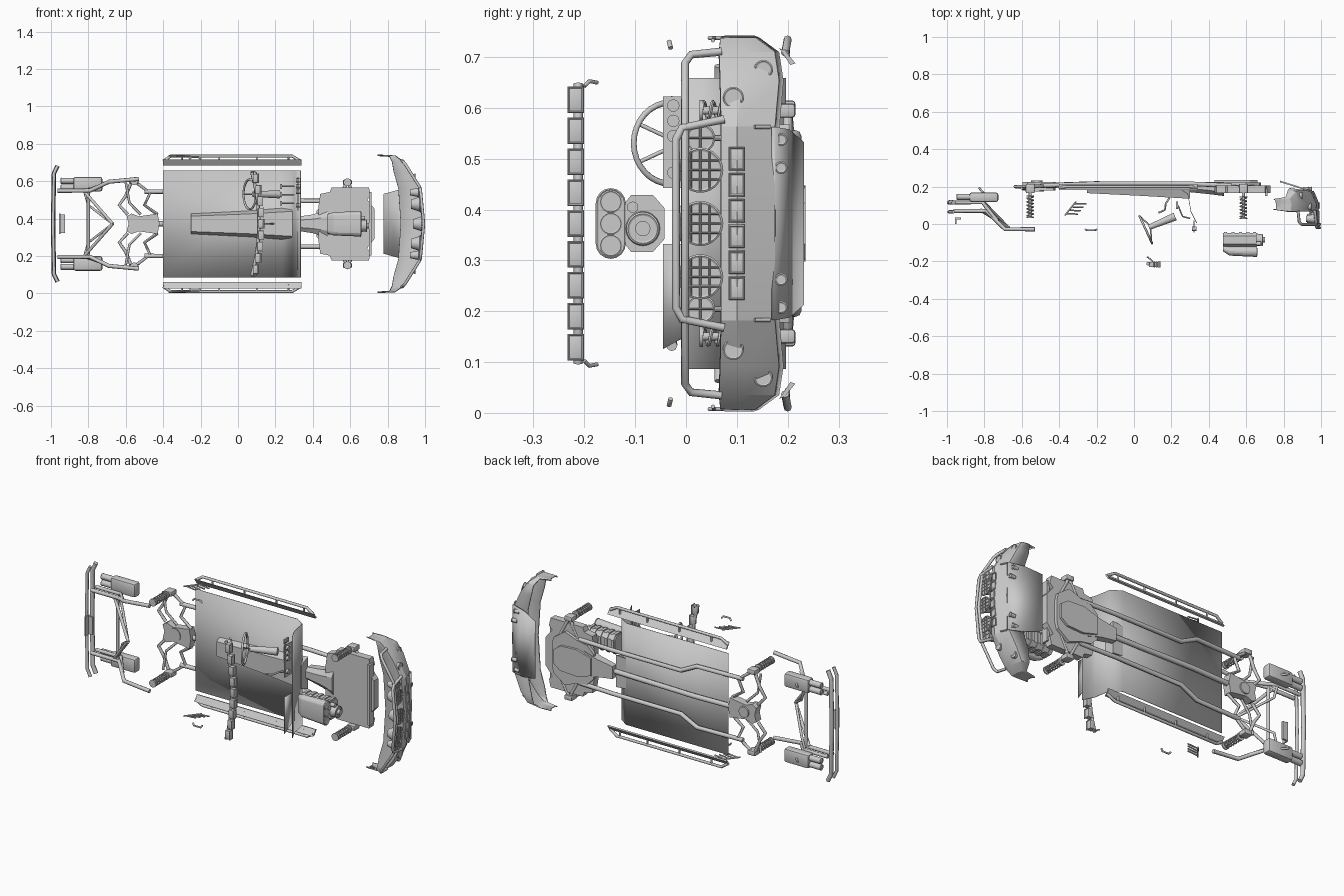
import bpy, bmesh, math
from mathutils import Vector

if "Cube" in bpy.data.objects:
    bpy.data.objects.remove(bpy.data.objects["Cube"])

ZC = 0.3725            # vehicle centre line; the chassis lies on its side, its "up" is -y


def P(x, y, w):
    return Vector((x, y, ZC + w))


def finish(name, bm, angle=35):
    bmesh.ops.recalc_face_normals(bm, faces=bm.faces)
    me = bpy.data.meshes.new(name)
    bm.to_mesh(me)
    bm.free()
    ob = bpy.data.objects.new(name, me)
    bpy.context.collection.objects.link(ob)
    bpy.context.view_layer.objects.active = ob
    bpy.ops.object.select_all(action='DESELECT')
    ob.select_set(True)
    bpy.ops.object.shade_smooth_by_angle(angle=math.radians(angle))
    return ob


def box(name, x, y, w, bevel=0):
    """Box from (min, max) ranges."""
    bm = bmesh.new()
    bmesh.ops.create_cube(bm, size=1)
    for v in bm.verts:
        v.co = P(*[(r[0] + r[1]) / 2 + c * (r[1] - r[0]) for r, c in zip((x, y, w), v.co)])
    if bevel:
        bmesh.ops.bevel(bm, geom=bm.edges[:], offset=bevel, segments=2, affect='EDGES', profile=0.5)
    return finish(name, bm)


def cyl(name, a, b, r, r2=None, n=20):
    a, b = P(*a), P(*b)
    bm = bmesh.new()
    bmesh.ops.create_cone(bm, cap_ends=True, segments=n, radius1=r, radius2=r if r2 is None else r2,
                          depth=(b - a).length)
    q = (b - a).to_track_quat('Z', 'Y')
    for v in bm.verts:
        v.co = (a + b) / 2 + q @ v.co
    return finish(name, bm)


def tube(name, pts, r, cyclic=False, res=2):
    cu = bpy.data.curves.new(name, 'CURVE')
    cu.dimensions, cu.bevel_depth, cu.bevel_resolution, cu.use_fill_caps = '3D', r, res, True
    sp = cu.splines.new('POLY')
    sp.points.add(len(pts) - 1)
    for p, c in zip(sp.points, pts):
        p.co = (*P(*c), 1)
    sp.use_cyclic_u = cyclic
    tmp = bpy.data.objects.new(name + "_path", cu)
    bm = bmesh.new()
    bm.from_mesh(tmp.to_mesh())
    bpy.data.objects.remove(tmp)
    return finish(name, bm, 50)


def ring(name, x, y, w, radius, r, n=24):
    """Ring facing along x."""
    return tube(name, [(x, y + radius * math.cos(t), w + radius * math.sin(t))
                       for t in (2 * math.pi * i / n for i in range(n))], r, True, 1)


def loft(name, rows, closed=False, thick=0):
    """Skin rows of points; closed rows get capped ends."""
    bm = bmesh.new()
    vs = [[bm.verts.new(P(*p)) for p in row] for row in rows]
    n = len(vs[0])
    for a, b in zip(vs, vs[1:]):
        for i in range(n if closed else n - 1):
            j = (i + 1) % n
            bm.faces.new((a[i], a[j], b[j], b[i]))
    if closed:
        bm.faces.new(vs[0])
        bm.faces.new(vs[-1])
    ob = finish(name, bm, 20)
    if thick:
        m = ob.modifiers.new("thickness", 'SOLIDIFY')
        m.thickness, m.offset = thick, 0
    return ob


def plate(name, half, y0, y1):
    """Symmetric plate from a half outline in (x, w)."""
    out = half + [(x, -w) for x, w in reversed(half) if w]
    return loft(name, [[(x, y, w) for x, w in out] for y in (y0, y1)], True)


# Front bumper shell: w, front x, top y, crease y, bottom y, depth
ST = [(0, .99, .072, .1, .172, .12), (.19, .972, .072, .1, .172, .115), (.28, .922, .07, .108, .18, .09),
      (.335, .878, .068, .115, .172, .055), (.362, .84, .07, .105, .135, .03), (.366, .76, .078, .1, .125, .015)]


def front_x(w):
    w = abs(w)
    for a, b in zip(ST, ST[1:]):
        if w <= b[0]:
            return a[1] + (b[1] - a[1]) * (w - a[0]) / (b[0] - a[0])
    return ST[-1][1]


rows = [[(x - d, t, w), (x - d * .06, t, w), (x, c, w), (x - d * .25, b, w), (x - d, b + .008, w)]
        for w, x, t, c, b, d in [(-s[0], *s[1:]) for s in ST[:0:-1]] + ST]
loft("front_bumper", rows, thick=.008)
loft("bumper_skid_plate", [[(.955, .172, -.19), (.955, .172, .19)], [(.87, .2, -.185), (.87, .2, .185)],
                           [(.78, .228, -.16), (.78, .228, .16)]], thick=.008)
# Bull bar hoops
tube("bull_bar_outer", [(front_x(w) + .003, y, w) for y, w in
     [(.07, -.338), (.01, -.332), (-.002, -.315), (-.002, -.2), (-.002, 0), (-.002, .2), (-.002, .315),
      (.01, .332), (.07, .338)]], .008)
tube("bull_bar_inner", [(front_x(w) + .003, y, w) for y, w in
     [(.075, -.205), (-.008, -.188), (-.02, -.165), (-.02, 0), (-.02, .165), (-.008, .188), (.075, .205)]], .008)
# Round lamps with guards
for w, r in [(-.105, .041), (0, .041), (.105, .041), (-.168, .026), (.168, .026)]:
    x, y = front_x(w) - .005, .028
    cyl("round_lamp", (x - .05, y, w), (x, y, w), r * .6, r, 28)
    ring("lamp_rim", x, y, w, r, .004, 28)
    cyl("lamp_mount", (x - .025, y, w), (x - .025, .08, w), .006, n=8)
    for o in (-.45, 0, .45) if r > .03 else (0,):
        h = r * math.sqrt(1 - o * o)
        tube("lamp_guard", [(x + .005, y + o * r, w - h), (x + .005, y + o * r, w + h)], .002, res=0)
        tube("lamp_guard", [(x + .005, y - h, w + o * r), (x + .005, y + h, w + o * r)], .002, res=0)


def square_lamp(x, y, w, hy, hw, depth):
    box("square_lamp", (x - depth, x), (y - hy, y + hy), (w - hw, w + hw), .003)
    tube("square_lamp_frame", [(x, y - hy, w - hw), (x, y + hy, w - hw), (x, y + hy, w + hw), (x, y - hy, w + hw)],
         .0035, True, 1)


for i in range(6):
    w = (i - 2.5) * .051
    square_lamp(front_x(w) + .004, .1, w, .014, .021, .02)
# Roof light bar
for i in range(9):
    w = (i - 4) * .0608
    square_lamp(.138 - .5 * w * w, -.217, w, .014, .024, .028)
tube("light_bar_rail", [(.112 - .5 * w * w, -.212, w) for w in [-.275 + .055 * i for i in range(11)]], .009)

for s in (1, -1):
    # Bumper fog lamps, tow mounts and slots
    for y, w, r, dx in [(.093, .248, .018, .006), (.152, .303, .016, -.006), (.187, .165, .01, -.04), (.187, .11, .01, -.03)]:
        x = front_x(w) + dx
        cyl("bumper_fog_lamp", (x - .03, y, s * w), (x, y, s * w), r)
        ring("fog_lamp_rim", x, y, s * w, r, .003)
    tube("bumper_slot", [(front_x(.19) - .004, .135, s * .19), (front_x(.19) - .018, .165, s * .19)], .004)
    tube("light_bar_bracket", [(.1, -.2, s * .27), (.09, -.19, s * .28), (.07, -.175, s * .277)], .004)

    # Side sliders
    tube("side_step_tube", [(-.4, .195, s * .335), (-.36, .2, s * .362), (.29, .2, s * .362), (.335, .195, s * .335)], .008)
    loft("side_sill", [[(x, .183, s * .345), (x, .195, s * .34), (x, .215, s * .315), (x, .205, s * .312)]
                       for x in (-.4, .34)], True)
    for x in (-.3, -.1, .1, .27):
        tube("step_bracket", [(x, .2, s * .362), (x, .2, s * .325)], .005)

    # Frame rails
    tube("frame_rail", [(.52, .205, s * .122), (.3, .215, s * .122), (-.12, .215, s * .122), (-.22, .215, s * .172),
                        (-.5, .205, s * .172)], .012)

    # Springs and dampers, front and rear
    for x, w, top in [(.585, .222, .03), (-.555, .228, .035)]:
        n = 70
        tube("coil_spring", [(x + .017 * math.cos(i * .56), top + .115 * i / n, s * w + .017 * math.sin(i * .56))
                             for i in range(n + 1)], .004, res=1)
        cyl("damper", (x, top, s * w), (x, .2, s * w), .008)
        for y in (top, top + .115):
            cyl("spring_seat", (x, y - .003, s * w), (x, y + .003, s * w), .021)
        box("spring_hub", (x - .024, x + .024), (.165, .215), (s * w - .014, s * w + .014), .006)
    # Front wishbones
    for x in (.53, .64):
        tube("front_arm", [(x, .2, s * .12), (.585, .2, s * .225)], .009)
    # Rear axle arms
    tube("rear_trailing_arm", [(-.59, .2, s * .05), (-.635, .2, s * .1), (-.6, .2, s * .15), (-.57, .2, s * .225)], .009)
    tube("rear_control_arm", [(-.43, .2, s * .05), (-.5, .205, s * .1), (-.47, .205, s * .165), (-.55, .2, s * .225)], .009)
    tube("rear_lateral_arm", [(-.52, .2, s * .05), (-.58, .19, s * .11), (-.6, .19, s * .22)], .007)

    # Rear tube frame
    tube("rear_frame_upper", [(-.965, .07, s * .177), (-.79, .07, s * .177), (-.69, -.028, s * .225),
                              (-.53, -.028, s * .24)], .011)
    tube("rear_frame_lower", [(-.965, .115, s * .177), (-.81, .115, s * .177), (-.73, .015, s * .205)], .01)
    tube("rear_brace", [(-.82, .075, s * .17), (-.67, -.02, 0)], .009)
    tube("rear_brace_arm", [(-.67, -.02, 0), (-.8, .115, s * .1), (-.82, .115, s * .17)], .007)

    # Mufflers with twin tips
    box("muffler", (-.88, -.725), (.118, .168), (s * .212 - .039, s * .212 + .039), .012)
    for o in (-.018, .018):
        cyl("exhaust_tip", (-.945, .145, s * .212 + o), (-.87, .145, s * .212 + o), .016)
        ring("tip_lip", -.945, .145, s * .212 + o, .014, .003)
    tube("muffler_hanger", [(-.83, .195, s * .21), (-.8, .16, s * .21)], .006)

    # Fender vents and door handles
    tube("fender_vent", [(-.37, .045, s * .365), (-.31, .12, s * .365)], .004)
    for i in range(4):
        x, y = -.36 + .015 * i, .055 + .018 * i
        tube("vent_slat", [(x, y, s * .365), (x + .06, y - .002, s * .36)], .004)
    tube("door_handle", [(-.26, -.03, s * .345), (-.25, -.033, s * .357), (-.21, -.033, s * .357), (-.2, -.03, s * .345)], .005)

# Rear bumper bars, cross tube and plate
for y, r in ((.115, .012), (.065, .009)):
    tube("rear_bumper_bar", [(-.965, y, -.31), (-.984, y, -.27), (-.989, y, 0), (-.984, y, .27), (-.965, y, .31)], r)
tube("rear_cross_tube", [(-.8, .072, -.177), (-.8, .072, .177)], .009)
box("rear_plate", (-.957, -.95), (0, .035), (-.055, .055))
box("rear_plate_holder", (-.955, -.925), (.025, .035), (-.05, .05))

# Floor pan with rising firewall, and tunnel
loft("floor_pan", [[(x, y, -.286), (x, y, .286)] for x, y in
     [(-.4, .195), (.235, .195), (.288, .16), (.305, .065), (.335, .005)]], thick=.003)
loft("tunnel", [[(x, .196, -b), (x, t, -b * .75), (x, t, b * .75), (x, .196, b)] for x, t, b in
     [(-.25, .165, .055), (.05, .15, .07), (.3, .135, .09)]], True)
# Drive shaft and differential
tube("drive_shaft", [(.35, .2, 0), (-.2, .215, 0), (-.5, .205, 0)], .014)
plate("rear_differential", [(-.585, 0), (-.595, .04), (-.57, .055), (-.53, .04), (-.46, .05), (-.43, .055), (-.42, 0)], .18, .225)
cyl("differential_case", (-.52, .175, 0), (-.52, .232, 0), .038, .03)

# Front subframe, gearbox and skid plates
plate("front_subframe", [(.43, .09), (.44, .16), (.49, .17), (.5, .195), (.7, .195), (.71, .15), (.69, .13), (.73, .08)], .165, .205)
plate("subframe_skid", [(.42, .07), (.46, .11), (.52, .12), (.6, .15), (.67, .1), (.68, .06)], .205, .222)
plate("subframe_centre_skid", [(.43, .05), (.52, .075), (.62, .07), (.66, .04)], .222, .235)
plate("radiator_support", [(.7, .17), (.715, .17)], .15, .19)
loft("gearbox", [[(x, .225, -b), (x, t, -b), (x, t - .02, -b * .5), (x, t - .02, b * .5), (x, t, b), (x, .225, b)]
                 for x, t, b in [(.3, .19, .035), (.4, .18, .05), (.48, .17, .075)]], True)


def octagon(x, g):
    return [(x, y, w) for y, w in [(-.048 + g, -.03), (-.065, -.05 - g), (-.108, -.05 - g), (-.122 - g, -.03),
                                   (-.122 - g, .03), (-.108, .05 + g), (-.065, .05 + g), (-.048 + g, .03)]]


# Engine block with ribs, pulleys and air scoop
loft("engine_block", [octagon(.475, 0), octagon(.655, 0)], True)
for x in (.49, .53, .57, .61, .645):
    loft("engine_rib", [octagon(x - .008, .006), octagon(x + .008, .006)], True)
cyl("main_pulley", (.655, -.085, -.01), (.685, -.085, -.01), .034, .03)
ring("pulley_rim", .685, -.085, -.01, .029, .004)
cyl("pulley_hub", (.685, -.085, -.01), (.7, -.085, -.01), .015)
cyl("top_pulley", (.655, -.105, .032), (.68, -.105, .032), .011)


def stadium(x, yc, hy, hw, n=8):
    return [(x, yc + hy * math.cos(t), sg * (hw - hy) + hy * math.sin(t)) for sg, t0 in ((1, 0), (-1, math.pi))
            for t in (t0 + math.pi * i / n for i in range(n + 1))]


loft("air_scoop", [stadium(.475, -.132, .014, .05), stadium(.51, -.145, .024, .062), stadium(.655, -.148, .028, .068)], True)
tube("scoop_lip", stadium(.655, -.148, .027, .067), .003, True, 1)
for w in (-.043, 0, .043):
    ring("scoop_intake", .656, -.148, w, .02, .003)
    cyl("intake_flap", (.65, -.148, w), (.658, -.148, w), .018)

# Steering wheel and column
u = Vector((.42, -.91, 0))
c = Vector((.063, -.03, .158))
tube("steering_wheel", [tuple(c + .08 * (u * math.cos(t) + Vector((0, 0, 1)) * math.sin(t)))
                        for t in (2 * math.pi * i / 32 for i in range(32))], .006, True)
hub = (.09, -.012, .158)
for a in (.0, 2.64, 3.64):
    tube("wheel_spoke", [hub, tuple(c + .078 * (u * math.cos(a) * -1 + Vector((0, 0, 1)) * math.sin(a)))], .004)
cyl("steering_column", (.08, -.018, .158), (.22, .04, .158), .014, .022)
# Gear lever, pedals, gauges
tube("gear_lever", [(.19, .14, 0), (.17, .11, 0), (.165, .075, 0), (.13, .06, 0)], .005)
for w in (.11, .155, .2):
    box("pedal", (.225, .235), (.08, .12), (w - .013, w + .013), .003)
    tube("pedal_arm", [(.235, .1, w), (.26, .04, w), (.3, .03, w)], .004)
box("dash_panel", (.318, .323), (-.045, .02), (.07, .25))
loft("dash_panel_side", [[(.32, -.045, -.247), (.32, .02, -.21)], [(.32, -.045, -.04), (.32, .02, -.04)]], thick=.003)
for w in (.232, .202, .172, .1):
    cyl("gauge", (.31, -.025, w), (.335, -.025, w), .012)
